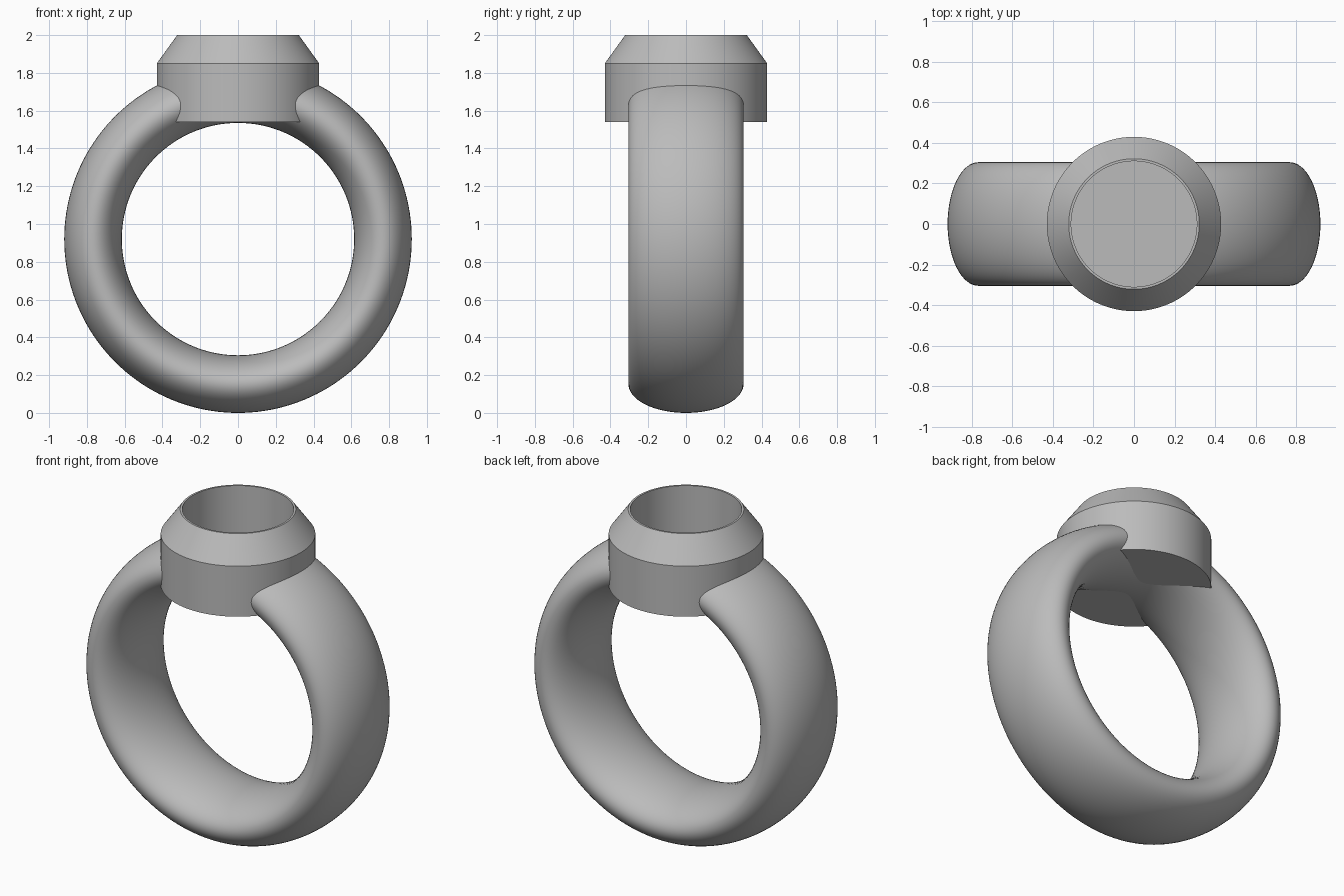
import bpy, bmesh
from math import pi, radians

cube = bpy.data.objects.get("Cube")
if cube:
    bpy.data.objects.remove(cube, do_unlink=True)

# One plain grey metal
metal = bpy.data.materials.new("grey_metal")
metal.use_nodes = True
metal.diffuse_color = (0.5, 0.5, 0.5, 1)
metal.node_tree.nodes["Principled BSDF"].inputs["Base Color"].default_value = (0.5, 0.5, 0.5, 1)


def smooth(obj):
    bpy.ops.object.select_all(action='DESELECT')
    obj.select_set(True)
    bpy.context.view_layer.objects.active = obj
    bpy.ops.object.shade_smooth_by_angle(angle=radians(30))


def lathe(name, profile, steps=128):
    """Revolve an (r, z) profile about z into a closed solid."""
    bm = bmesh.new()
    verts = [bm.verts.new((r, 0, z)) for r, z in profile]
    edges = [bm.edges.new(pair) for pair in zip(verts, verts[1:])]
    bmesh.ops.spin(bm, geom=verts + edges, cent=(0, 0, 0), axis=(0, 0, 1),
                   angle=2 * pi, steps=steps, use_merge=True)
    bmesh.ops.remove_doubles(bm, verts=bm.verts, dist=1e-5)
    bmesh.ops.recalc_face_normals(bm, faces=bm.faces)
    mesh = bpy.data.meshes.new(name)
    bm.to_mesh(mesh)
    bm.free()
    mesh.materials.append(metal)
    obj = bpy.data.objects.new(name, mesh)
    bpy.context.collection.objects.link(obj)
    return obj


# Band: torus with an oval section, twice as wide as it is thick
inner, outer = 0.615, 0.92
bpy.ops.mesh.primitive_torus_add(
    major_radius=(inner + outer) / 2, minor_radius=(outer - inner) / 2,
    major_segments=160, minor_segments=64,
    location=(0, 0, outer), rotation=(pi / 2, 0, 0))
band = bpy.context.object
band.name = "ring_band"
band.scale.z = 2
bpy.ops.object.transform_apply(location=False, rotation=True, scale=True)
band.data.materials.append(metal)
smooth(band)

# Setting: hollow cup with a straight wall and a bevelled top
base, floor, shoulder, top = 1.54, 1.555, 1.85, 2.0
bore = 0.31
setting = lathe("stone_setting", [
    (0, base), (0.43, base), (0.43, shoulder), (0.322, top),
    (bore, top), (bore, floor), (0, floor)])
smooth(setting)

# Clear the band out of the cup, with the cut hidden inside its wall
cutter = lathe("bore_cutter", [
    (0, floor - 0.006), (bore + 0.02, floor - 0.006),
    (bore + 0.02, top + 0.1), (0, top + 0.1)])
cutter.hide_render = True
cutter.hide_set(True)
cut = band.modifiers.new("clear_bore", 'BOOLEAN')
cut.operation = 'DIFFERENCE'
cut.solver = 'EXACT'
cut.object = cutter
